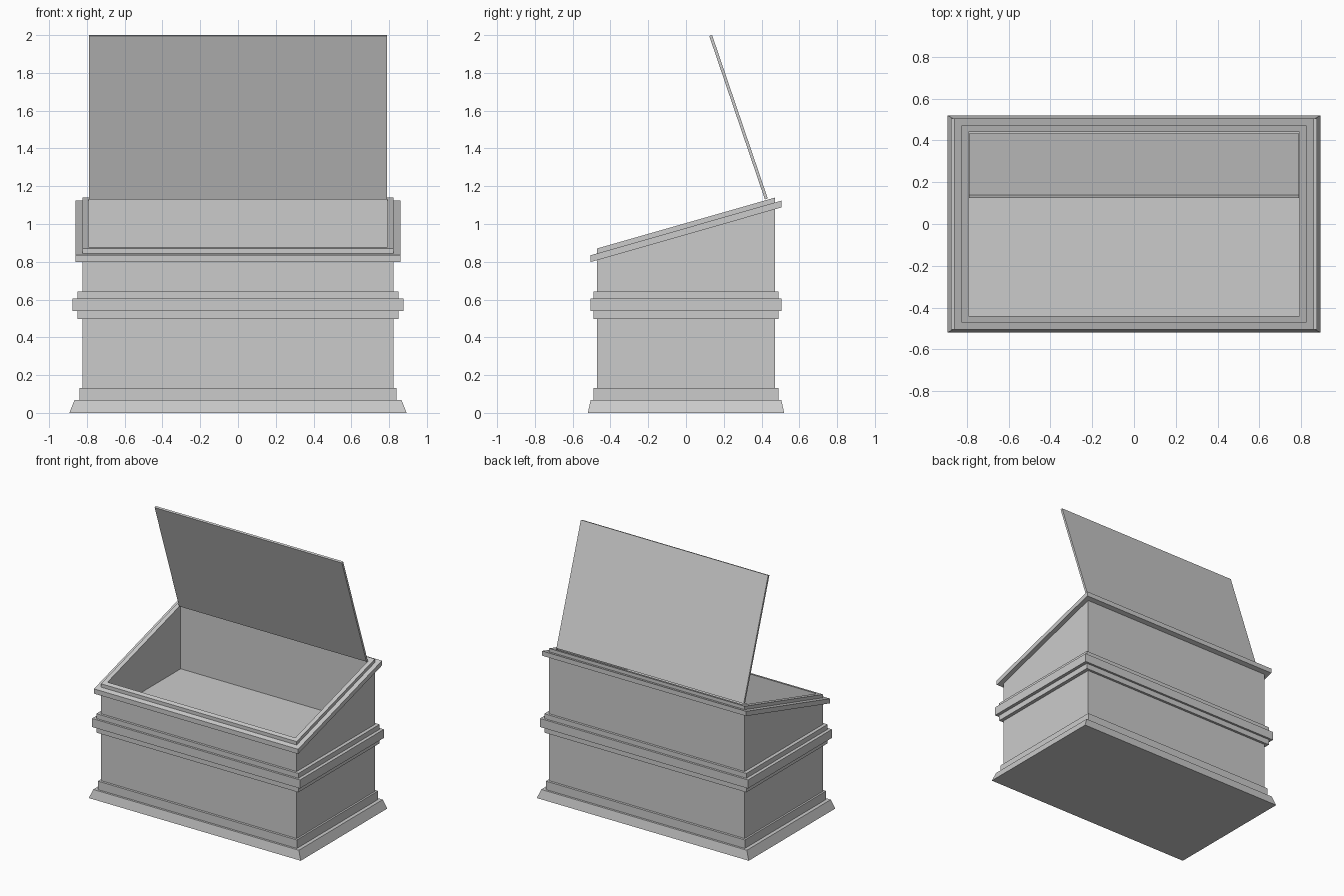
import bpy
import bmesh
import math

if "Cube" in bpy.data.objects:
    bpy.data.objects.remove(bpy.data.objects["Cube"])

SLOPE = 0.286  # rise of the slanted rim from front to back


def loft(name, rings, capped=False, closed=False):
    """Skin rectangular rings (half_x, half_y, z at centre, slope)."""
    bm = bmesh.new()
    loops = []
    for hx, hy, z, s in rings:
        loops.append([bm.verts.new((sx * hx, sy * hy, z + s * sy * hy))
                      for sx, sy in ((-1, -1), (1, -1), (1, 1), (-1, 1))])
    pairs = list(zip(loops, loops[1:]))
    if closed:
        pairs.append((loops[-1], loops[0]))
    for a, b in pairs:
        for i in range(4):
            j = (i + 1) % 4
            bm.faces.new((a[i], a[j], b[j], b[i]))
    if capped:
        bm.faces.new(loops[0][::-1])
        bm.faces.new(loops[-1])
    bmesh.ops.recalc_face_normals(bm, faces=bm.faces)
    mesh = bpy.data.meshes.new(name)
    bm.to_mesh(mesh)
    bm.free()
    obj = bpy.data.objects.new(name, mesh)
    bpy.context.collection.objects.link(obj)
    return obj


def band(name, hx, hy, z0, z1, slope=0.0, hx_top=None, hy_top=None):
    """Moulding strip wrapped around the body."""
    ix, iy = 0.822, 0.469
    loft(name, [(hx, hy, z0, slope), (hx_top or hx, hy_top or hy, z1, slope),
                (ix, iy, z1, slope), (ix, iy, z0, slope)], closed=True)


# Hollow body with slanted open top and raised inner floor
loft("chest_body", [
    (0.824, 0.471, 0.03, 0),
    (0.824, 0.471, 1.005, SLOPE),
    (0.791, 0.440, 1.005, SLOPE),
    (0.791, 0.440, 0.645, 0),
], capped=True)

# Plinth with a flared foot
loft("plinth_foot", [(0.893, 0.52, 0, 0), (0.866, 0.505, 0.067, 0)], capped=True)
band("plinth_step", 0.838, 0.489, 0.067, 0.132)

# Stepped waist moulding
band("waist_lower", 0.851, 0.489, 0.498, 0.54)
band("waist_middle", 0.876, 0.505, 0.54, 0.605)
band("waist_upper", 0.851, 0.489, 0.605, 0.642)

# Slanted trim below the rim
band("rim_trim", 0.86, 0.505, 0.943, 0.979, SLOPE)

# Open lid, leaning forward from the back edge
bpy.ops.mesh.primitive_cube_add(size=1, location=(0, 0.278, 1.565))
lid = bpy.context.object
lid.name = "lid"
lid.scale = (1.578, 0.016, 0.914)
lid.rotation_euler.x = math.radians(18.8)
